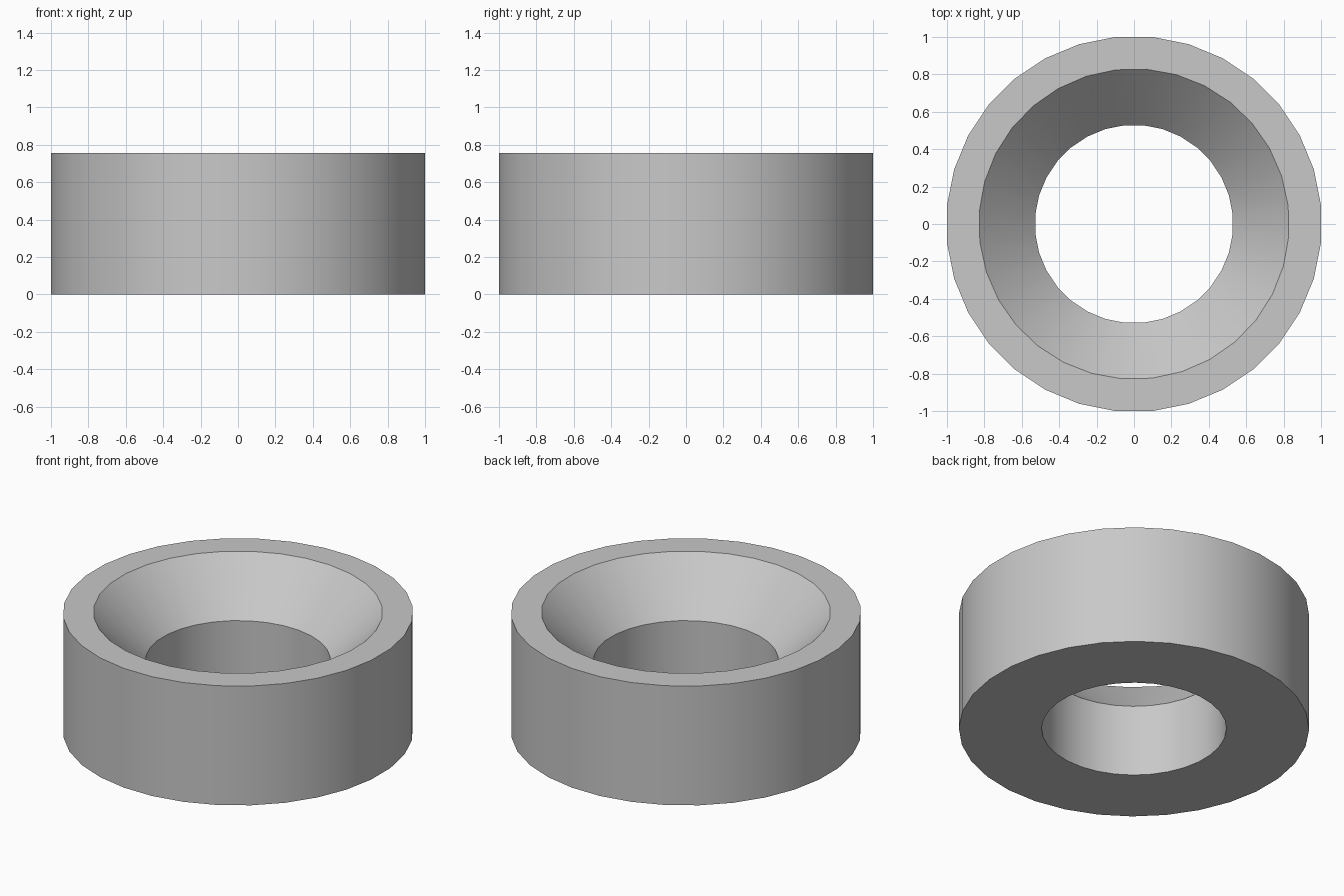
import bpy
import bmesh
from math import cos, sin, radians, tau

SIDES = 32

cube = bpy.data.objects.get("Cube")
if cube:
    bpy.data.objects.remove(cube, do_unlink=True)

# Single plain grey finish
grey = bpy.data.materials.new("light_grey")
grey.use_nodes = True
colour = (0.58, 0.58, 0.58, 1)
grey.diffuse_color = colour
grey.node_tree.nodes["Principled BSDF"].inputs["Base Color"].default_value = colour


def ring(bm, radius, z, twist=0):
    """One loop of vertices with flats facing the axes, turned by twist degrees."""
    angles = [tau * (i + 0.5) / SIDES + radians(twist) for i in range(SIDES)]
    return [bm.verts.new((radius * cos(a), radius * sin(a), z)) for a in angles]


# Closed cross-section: outer wall, top rim, countersink, bore
outer, lip, bore = 1.005, 0.83, 0.53
height, seat = 0.755, 0.455
bm = bmesh.new()
loops = [
    ring(bm, outer, 0),
    ring(bm, outer, height),
    ring(bm, lip, height, twist=1.1),
    ring(bm, bore, seat),
    ring(bm, bore, 0),
]
for a, b in zip(loops, loops[1:] + loops[:1]):
    for i in range(SIDES):
        j = (i + 1) % SIDES
        bm.faces.new((a[i], a[j], b[j], b[i]))
bmesh.ops.recalc_face_normals(bm, faces=bm.faces)

mesh = bpy.data.meshes.new("countersunk_ring")
bm.to_mesh(mesh)
bm.free()
mesh.materials.append(grey)
body = bpy.data.objects.new("countersunk_ring", mesh)
bpy.context.collection.objects.link(body)

# Smooth walls with crisp rims
bpy.ops.object.select_all(action="DESELECT")
body.select_set(True)
bpy.context.view_layer.objects.active = body
bpy.ops.object.shade_smooth_by_angle(angle=radians(30))
